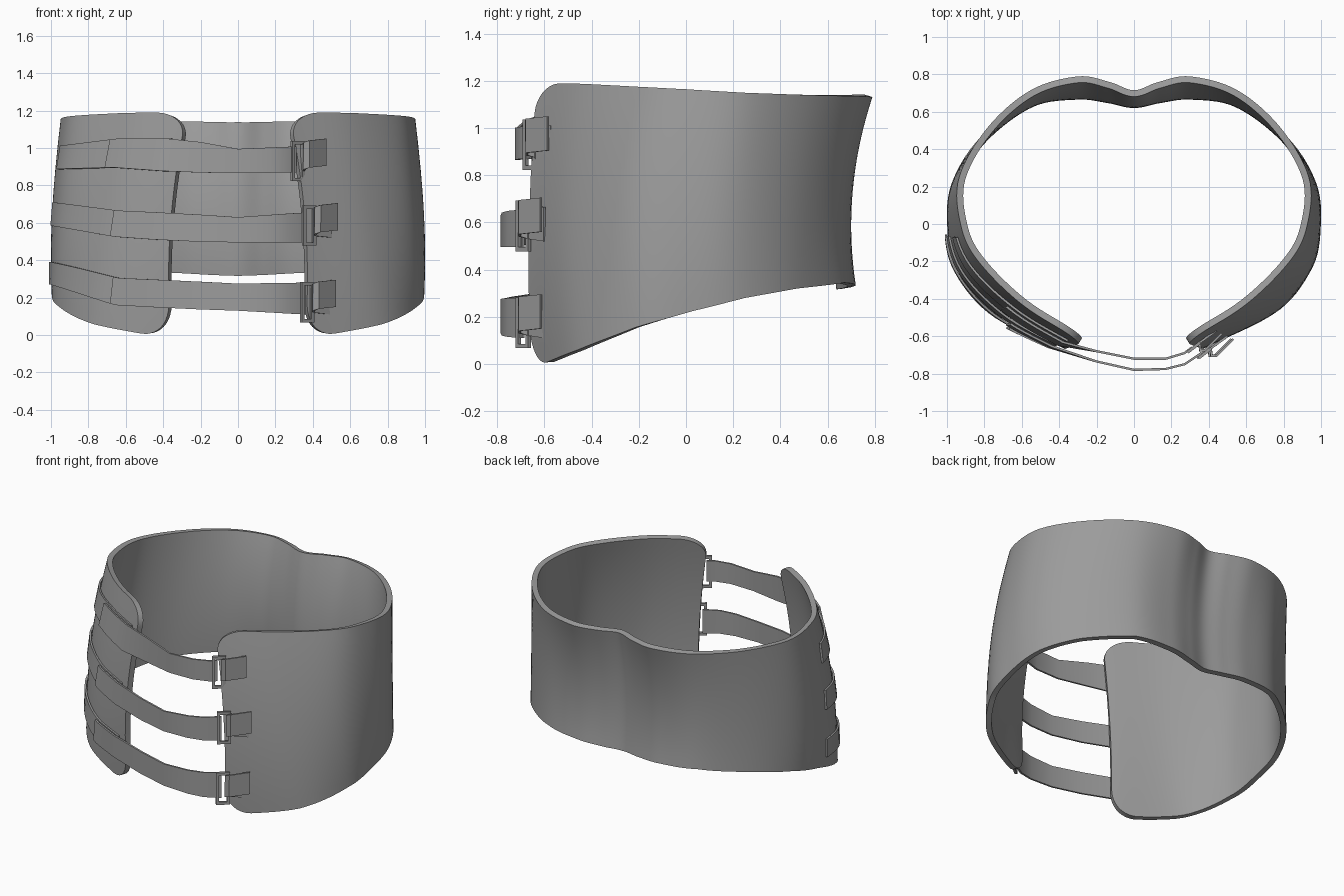
import bpy, bmesh, math
from mathutils import Vector, Matrix

if "Cube" in bpy.data.objects:
    bpy.data.objects.remove(bpy.data.objects["Cube"])

grey = bpy.data.materials.new("matte_grey")
grey.use_nodes = True
COLOUR = (0.33, 0.33, 0.33, 1)
grey.diffuse_color = COLOUR
grey.node_tree.nodes["Principled BSDF"].inputs["Base Color"].default_value = COLOUR

# Half outlines of the shell, from back centre to front edge, at three heights
LEVELS = [0.2, 0.6, 1.15]
OUTLINES = [
    [(0, .69), (.13, .72), (.3, .745), (.55, .69), (.82, .47), (.96, .25),
     (.995, .03), (.96, -.22), (.76, -.47), (.37, -.665)],
    [(0, .655), (.13, .68), (.3, .70), (.55, .66), (.80, .48), (.96, .25),
     (.995, .03), (.93, -.24), (.7, -.48), (.36, -.665)],
    [(0, .72), (.13, .765), (.3, .795), (.55, .72), (.78, .52), (.935, .25),
     (.93, 0), (.84, -.2), (.6, -.44), (.28, -.635)],
]
BOTTOM = [.32, .325, .335, .345, .32, .28, .225, .155, .06, -.02]
TOP = [1.13, 1.13, 1.132, 1.135, 1.14, 1.15, 1.165, 1.175, 1.188, 1.19]
LAST = len(TOP) - 1


def spline(points, s):
    """Catmull-Rom through vectors, mirrored across x at the start."""
    i = min(int(s), LAST - 1)
    f = s - i
    b, c = points[i], points[i + 1]
    a = points[i - 1] if i else Vector((-c.x, c.y))
    d = points[i + 2] if i + 2 <= LAST else 2 * c - b
    return 0.5 * (2 * b + (c - a) * f + (2 * a - 5 * b + 4 * c - d) * f * f
                  + (3 * b - a - 3 * c + d) * f ** 3)


CURVES = [[Vector(p) for p in o] for o in OUTLINES]


def outline(s, z):
    """Outer shell point at outline position s and height z."""
    total = Vector((0, 0))
    for i, zi in enumerate(LEVELS):
        w = 1
        for j, zj in enumerate(LEVELS):
            if i != j:
                w *= (z - zj) / (zi - zj)
        total += w * spline(CURVES[i], s)
    return total


def hug(s, z, offset):
    """Point lifted off the shell, on the strap side."""
    p = outline(s, z)
    t = (p - outline(s - 0.02, z)).normalized()
    return Vector((-(p.x - t.y * offset), p.y + t.x * offset))


def lerp(values, s):
    i = min(int(s), len(values) - 2)
    return values[i] + (values[i + 1] - values[i]) * (s - i)


def finish(ob, angle=35):
    ob.data.materials.append(grey)
    bpy.ops.object.select_all(action='DESELECT')
    ob.select_set(True)
    bpy.context.view_layer.objects.active = ob
    for m in list(ob.modifiers):
        bpy.ops.object.modifier_apply(modifier=m.name)
    bpy.ops.object.shade_smooth_by_angle(angle=math.radians(angle))


def sheet(name, columns, thickness, offset):
    """Thickened surface from columns of points listed bottom to top."""
    n = len(columns[0])
    faces = [(c * n + r, c * n + r + 1, (c + 1) * n + r + 1, (c + 1) * n + r)
             for c in range(len(columns) - 1) for r in range(n - 1)]
    mesh = bpy.data.meshes.new(name)
    mesh.from_pydata([p for col in columns for p in col], [], faces)
    ob = bpy.data.objects.new(name, mesh)
    bpy.context.collection.objects.link(ob)
    mod = ob.modifiers.new("thickness", 'SOLIDIFY')
    mod.thickness, mod.offset, mod.use_even_offset = thickness, offset, True
    finish(ob)


def corner(s, width):
    k = min(1, max(0, (s - LAST + width) / width))
    return 1 - math.sqrt(1 - k * k)


# Shell: one wrapped sheet with rounded front corners
half = [i / 8 for i in range(69)]
half += [8.5 + 0.5 * math.sin(math.pi / 2 * i / 14) for i in range(1, 15)]
shell = []
for side, s in [(-1, s) for s in reversed(half[1:])] + [(1, s) for s in half]:
    low = lerp(BOTTOM, s) + 0.2 * corner(s, 0.35)
    high = lerp(TOP, s) - 0.13 * corner(s, 0.5)
    column = []
    for r in range(19):
        z = low + (high - low) * r / 18
        p = outline(s, z)
        column.append((side * p.x, p.y, z))
    shell.append(column)
sheet("shell", shell, 0.035, -1)

# Straps: low edge and width at five stations from the side to the buckle
STATIONS = [-1, -.65, -.3, 0, .35]


def strap_edges(x, lows, widths):
    x = min(max(x, STATIONS[0]), STATIONS[-1])
    i = max(k for k in range(4) if STATIONS[k] <= x)
    s = i + (x - STATIONS[i]) / (STATIONS[i + 1] - STATIONS[i])
    return lerp(lows, s), lerp(lows, s) + lerp(widths, s)


def hugging(start, end, lows, widths, offset, count):
    columns = []
    for k in range(count + 1):
        s = start + (end - start) * k / count
        mid = lows[1] + widths[1] / 2
        edges = strap_edges(hug(s, mid, offset).x, lows, widths)
        columns.append([(*hug(s, z, offset), z) for z in edges])
    return columns


def buckle(name, x, y, z, height):
    """Open rectangular frame made of four bars."""
    bm = bmesh.new()
    bar, w = 0.018, 0.085
    for dx, dz, sx, sz in [(-1, 0, bar, height), (1, 0, bar, height),
                           (0, -1, w, bar), (0, 1, w, bar)]:
        move = Matrix.Translation((dx * (w - bar) / 2, 0, dz * (height - bar) / 2))
        bmesh.ops.create_cube(bm, size=1,
                              matrix=move @ Matrix.Diagonal((sx, 0.016, sz, 1)))
    mesh = bpy.data.meshes.new(name)
    bm.to_mesh(mesh)
    bm.free()
    ob = bpy.data.objects.new(name, mesh)
    ob.location = (x, y, z)
    ob.rotation_euler.z = math.radians(38)
    bpy.context.collection.objects.link(ob)
    finish(ob)


UPPER_PATH = [(-.2, -.68), (0, -.72), (.17, -.72), (.27, -.69), (.31, -.66)]
LOWER_PATH = [(-.2, -.735), (0, -.78), (.17, -.775), (.27, -.75), (.36, -.69)]
STRAPS = [
    ("top", [.885, .895, .87, .865, .87], [.12, .155, .18, .13, .14],
     7.85, UPPER_PATH, (.32, -.66, .93)),
    ("middle", [.585, .525, .5, .495, .495], [.125, .14, .15, .135, .16],
     8.15, LOWER_PATH, (.38, -.69, .585)),
    ("bottom", [.27, .16, .14, .13, .11], [.12, .145, .15, .145, .17],
     8.28, LOWER_PATH, (.37, -.69, .175)),
]
for name, lows, widths, start, path, (bx, by, bz) in STRAPS:
    # Lower layer fixed to the side, then the free strap over it
    sheet(name + "_strap_base", hugging(6.35, 8.85, lows, widths, 0.01, 20), 0.012, 0)
    columns = hugging(start, 8.8, lows, widths, 0.03, 6)
    columns += [[(x, y, z) for z in strap_edges(x, lows, widths)] for x, y in path]
    sheet(name + "_strap", columns, 0.012, 0)
    # Buckle and the folded tab that holds it
    buckle(name + "_buckle", bx, by, bz, 0.215)
    fold = [(.12, .09), (.03, .025), (.035, -.015), (.06, -.015), (.15, .075)]
    sheet(name + "_buckle_tab",
          [[(bx + dx, by + dy, bz - .065 + .01 * k), (bx + dx, by + dy, bz + .08 + .01 * k)]
           for k, (dx, dy) in enumerate(fold[:1] + fold[1:])][::-1], 0.012, 0)
